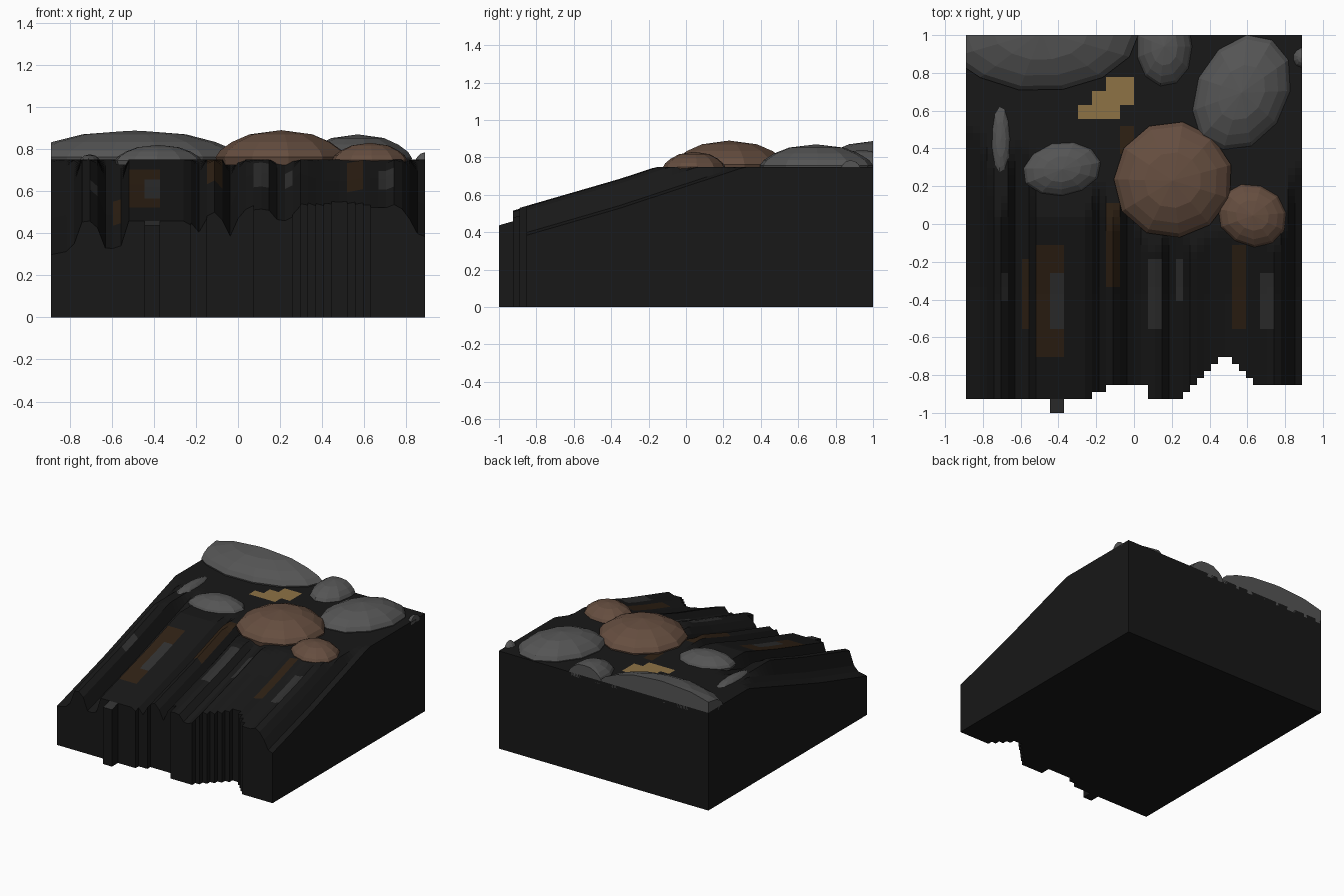
import bpy, bmesh, math, random
from mathutils import Vector

if "Cube" in bpy.data.objects:
    bpy.data.objects.remove(bpy.data.objects["Cube"])
random.seed(4)

W, NX, NY = 0.89, 48, 54
DX, DY = 2 * W / NX, 2 / NY


def material(name, r, g, b):
    m = bpy.data.materials.new(name)
    m.diffuse_color = (r, g, b, 1)
    m.use_nodes = True
    m.node_tree.nodes["Principled BSDF"].inputs["Base Color"].default_value = m.diffuse_color
    return m


dark = material("dark_rock", .009, .009, .009)
streak = material("grey_streak", .03, .03, .03)
rust = material("rust_streak", .028, .015, .007)
gold = material("ochre_patch", .27, .17, .06)
grey = material("grey_stone", .09, .09, .09)
brown = material("brown_stone", .13, .075, .05)


def finish(bm, name, mats):
    bmesh.ops.recalc_face_normals(bm, faces=bm.faces[:])
    me = bpy.data.meshes.new(name)
    bm.to_mesh(me)
    bm.free()
    for m in mats:
        me.materials.append(m)
    ob = bpy.data.objects.new(name, me)
    bpy.context.collection.objects.link(ob)
    return ob


# Ridge and gully profile along the front: (x, height at y = -0.92)
RIDGES = [(-.89, .30), (-.79, .32), (-.74, .46), (-.68, .46), (-.63, .33), (-.56, .33),
          (-.52, .46), (-.24, .46), (-.18, .39), (-.14, .48), (-.09, .48), (-.04, .36),
          (0, .45), (.05, .51), (.14, .52), (.2, .45), (.26, .48), (.3, .525), (.4, .49),
          (.5, .485), (.6, .505), (.7, .5), (.75, .52), (.8, .48), (.85, .38), (.9, .36)]


def height(x, y):
    base = RIDGES[-1][1]
    for (x0, z0), (x1, z1) in zip(RIDGES, RIDGES[1:]):
        if x0 - 1e-6 <= x <= x1:
            base = z0 + (z1 - z0) * (x - x0) / (x1 - x0)
            break
    return min(.75, base + .29 * (y + .92) + max(0, y + .35) * .04)


# Coloured streaks: (x0, x1, y0, y1, material slot); later ones win
PATCHES = [(-.6, -.55, -.55, -.2, 2), (-.52, -.37, -.7, -.12, 2), (-.15, -.07, -.33, .1, 2),
           (.52, .59, -.55, -.12, 2), (-.07, 0, .38, .53, 2), (-.45, -.37, -.55, -.27, 1),
           (.07, .15, -.55, -.2, 1), (.22, .26, -.4, -.2, 1), (.66, .74, -.55, -.27, 1),
           (-.45, -.37, -1, -.92, 1), (-.7, -.67, -.4, -.27, 1),
           (-.15, 0, .64, .78, 3), (-.22, -.07, .62, .71, 3), (-.3, -.07, .56, .635, 3)]

# First filled row in each column gives the stepped front edge
START = [2] * 12 + [0] * 2 + [2] * 4 + [3] * 2 + [4] * 6 + [2] * 5 + \
        [3, 4, 5, 6, 7, 8, 8, 7, 6, 5] + [4] * 7


# Ground block: terrain top, flat bottom, vertical walls
def build_ground():
    bm = bmesh.new()
    top, bot = {}, {}

    def vert(i, j):
        if (i, j) not in top:
            x, y = -W + i * DX, -1 + j * DY
            top[i, j] = bm.verts.new((x, y, height(x, y)))
            bot[i, j] = bm.verts.new((x, y, 0))
        return i, j

    for i in range(NX):
        for j in range(START[i], NY):
            c = [vert(i, j), vert(i + 1, j), vert(i + 1, j + 1), vert(i, j + 1)]
            f = bm.faces.new([top[k] for k in c])
            bm.faces.new([bot[k] for k in reversed(c)])
            x, y = -W + (i + .5) * DX, -1 + (j + .5) * DY
            for x0, x1, y0, y1, m in PATCHES:
                if x0 < x < x1 and y0 < y < y1:
                    f.material_index = m
    partner = {top[k]: bot[k] for k in top}
    partner.update({bot[k]: top[k] for k in top})
    tops = set(top.values())
    for e in [e for e in bm.edges if e.is_boundary and e.verts[0] in tops]:
        a, b = e.verts
        bm.faces.new([a, b, partner[b], partner[a]])
    finish(bm, "ground_block", [dark, streak, rust, gold])


# Low-poly domed stone, trimmed where it overhangs the block
DOME = [(.97, 0), (1, .22), (.93, .42), (.75, .66), (.48, .88)]


def stone(name, x, y, rx, ry, ztop, turn, mat, z0=.725, sides=11):
    bm = bmesh.new()
    ca, sa = math.cos(math.radians(turn)), math.sin(math.radians(turn))
    wob = [random.uniform(.97, 1.02) for _ in range(sides)]
    rings = []
    for r, h in DOME:
        ring = []
        for k in range(sides):
            t = math.tau * k / sides
            u, v = rx * r * wob[k] * math.cos(t), ry * r * wob[k] * math.sin(t)
            ring.append(bm.verts.new((x + u * ca - v * sa, y + u * sa + v * ca,
                                      z0 + (ztop - z0) * h)))
        rings.append(ring)
    tip = bm.verts.new((x, y, ztop))
    bm.faces.new(rings[0])
    for k in range(sides):
        n = (k + 1) % sides
        for a, b in zip(rings, rings[1:]):
            bm.faces.new([a[k], a[n], b[n], b[k]])
        bm.faces.new([rings[-1][k], rings[-1][n], tip])
    for co, no in (((W, 0, 0), (1, 0, 0)), ((-W, 0, 0), (-1, 0, 0)), ((0, 1, 0), (0, 1, 0))):
        bmesh.ops.bisect_plane(bm, geom=bm.verts[:] + bm.edges[:] + bm.faces[:],
                               plane_co=Vector(co), plane_no=Vector(no), clear_outer=True)
        rim = [e for e in bm.edges if e.is_boundary]
        if rim:
            bmesh.ops.holes_fill(bm, edges=rim, sides=0)
    finish(bm, name, [mat])


build_ground()
stone("back_left_stone", -.49, 1.02, .53, .32, .89, 0, grey, sides=14)
stone("back_middle_stone", .16, .94, .15, .21, .84, 0, grey)
stone("back_right_stone", .57, .695, .33, .24, .87, 60, grey)
stone("large_brown_stone", .205, .23, .315, .31, .89, 15, brown)
stone("small_brown_stone", .628, .045, .19, .165, .83, -25, brown)
stone("left_stone", -.38, .29, .21, .145, .82, 10, grey)
stone("thin_left_stone", -.705, .45, .055, .2, .775, 0, grey)
stone("corner_stone", .89, .88, .05, .055, .785, 0, grey)
